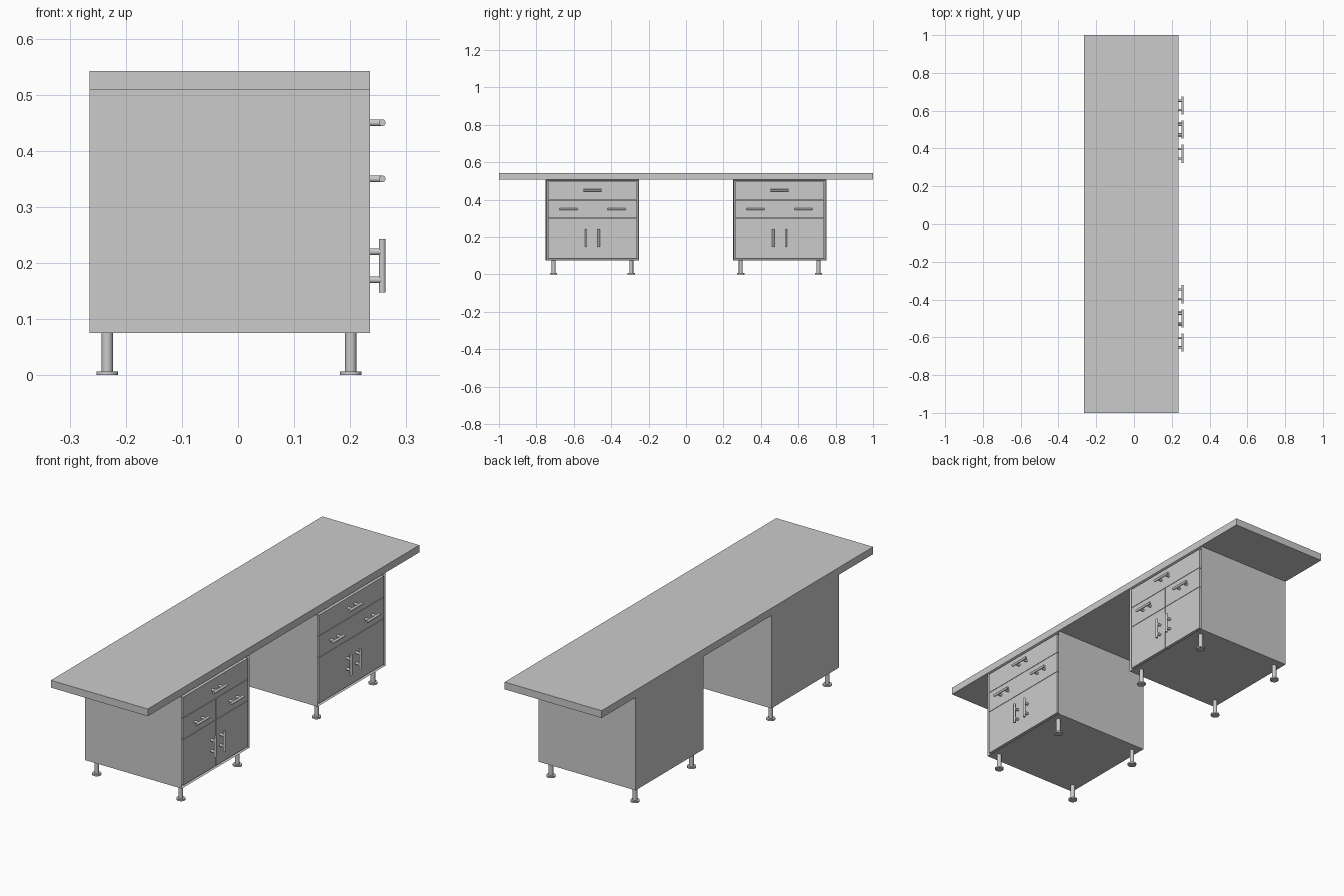
import bpy, bmesh
from mathutils import Matrix, Vector

if "Cube" in bpy.data.objects:
    bpy.data.objects.remove(bpy.data.objects["Cube"])

XB, XF = -0.265, 0.235      # back and drawer-front planes
ZB, ZT = 0.075, 0.508       # cabinet bottom and top
GAP = 0.001                 # half of the reveal between fronts


def finish(name, bm, smooth=False):
    me = bpy.data.meshes.new(name)
    bm.to_mesh(me)
    bm.free()
    ob = bpy.data.objects.new(name, me)
    bpy.context.collection.objects.link(ob)
    if smooth:
        bpy.ops.object.select_all(action='DESELECT')
        ob.select_set(True)
        bpy.context.view_layer.objects.active = ob
        bpy.ops.object.shade_smooth_by_angle()
    return ob


def add_box(bm, lo, hi):
    lo, hi = Vector(lo), Vector(hi)
    m = Matrix.Translation((lo + hi) / 2) @ Matrix.Diagonal((*(hi - lo), 1))
    return bmesh.ops.create_cube(bm, size=1, matrix=m)['verts']


def box(name, lo, hi):
    bm = bmesh.new()
    add_box(bm, lo, hi)
    return finish(name, bm)


def add_rod(bm, a, b, r, n=24):
    a, b = Vector(a), Vector(b)
    rot = Vector((0, 0, 1)).rotation_difference(b - a).to_matrix().to_4x4()
    bmesh.ops.create_cone(bm, cap_ends=True, segments=n, radius1=r, radius2=r,
                          depth=(b - a).length,
                          matrix=Matrix.Translation((a + b) / 2) @ rot)


def handle(name, y, z, vertical=False):
    # Bar on two posts
    d = Vector((0, 0, 1)) if vertical else Vector((0, 1, 0))
    c = Vector((0.257, y, z))
    bm = bmesh.new()
    add_rod(bm, c - d * 0.048, c + d * 0.048, 0.006)
    for s in (-0.025, 0.025):
        p = c + d * s
        add_rod(bm, (XF - 0.002, p.y, p.z), p, 0.006)
    finish(name, bm, True)


def cabinet(side, yc):
    # Carcass with a recessed front opening
    bm = bmesh.new()
    add_box(bm, (XB, yc - 0.25, ZB), (XF, yc + 0.25, ZT))
    front = [f for f in bm.faces if f.normal.x > 0.9]
    bmesh.ops.inset_region(bm, faces=front, thickness=0.01)
    bmesh.ops.translate(bm, verts=front[0].verts, vec=(-0.015, 0, 0))
    finish(side + "_carcass", bm)

    # Flush drawer and door fronts: name, y range, z range
    e = 0.24
    fronts = [("top_drawer", -e, e, 0.40, ZT - 0.01),
              ("left_drawer", -e, 0, 0.30, 0.40),
              ("right_drawer", 0, e, 0.30, 0.40),
              ("left_door", -e, 0, ZB + 0.01, 0.30),
              ("right_door", 0, e, ZB + 0.01, 0.30)]
    for part, y0, y1, z0, z1 in fronts:
        box(f"{side}_{part}", (XF - 0.0148, yc + y0 + GAP, z0 + GAP),
            (XF, yc + y1 - GAP, z1 - GAP))

    # Handles
    handle(side + "_top_drawer_handle", yc, 0.45)
    for label, s in (("left", -1), ("right", 1)):
        handle(f"{side}_{label}_drawer_handle", yc + s * 0.128, 0.35)
        handle(f"{side}_{label}_door_handle", yc + s * 0.034, 0.195, True)

    # Legs with round feet
    for depth, x in (("back", -0.233), ("front", 0.201)):
        for label, s in (("left", -1), ("right", 1)):
            y = yc + s * 0.208
            bm = bmesh.new()
            add_rod(bm, (x, y, 0.006), (x, y, ZB + 0.001), 0.01)
            add_rod(bm, (x, y, 0), (x, y, 0.007), 0.0195)
            finish(f"{side}_{depth}_{label}_leg", bm, True)


box("desk_top", (XB, -1, ZT), (XF, 1, 0.542))
cabinet("left_cabinet", -0.5)
cabinet("right_cabinet", 0.5)
